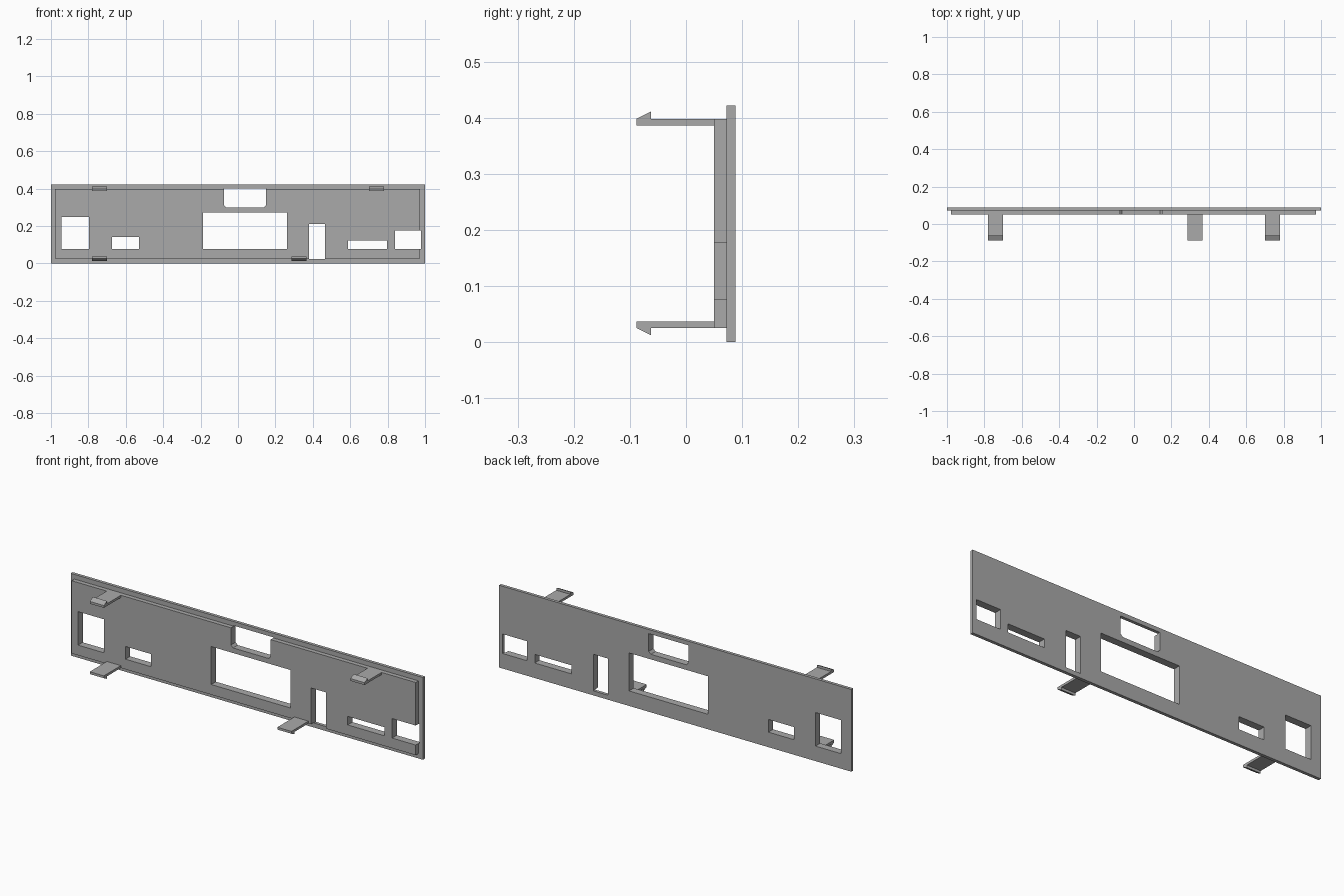
import bpy
import bmesh

if "Cube" in bpy.data.objects:
    bpy.data.objects.remove(bpy.data.objects["Cube"])

grey = bpy.data.materials.new("plain grey")
grey.use_nodes = True
grey.diffuse_color = (0.4, 0.4, 0.4, 1)
grey.node_tree.nodes["Principled BSDF"].inputs["Base Color"].default_value = (0.4, 0.4, 0.4, 1)

HEIGHT = 0.422


def add_prism(bm, ring, shift):
    """Extrude a closed ring of points by a vector."""
    face = bm.faces.new([bm.verts.new(p) for p in ring])
    top = bmesh.ops.extrude_face_region(bm, geom=[face])["geom"]
    verts = [v for v in top if isinstance(v, bmesh.types.BMVert)]
    bmesh.ops.translate(bm, verts=verts, vec=shift)


def make_object(name, prisms):
    bm = bmesh.new()
    for ring, shift in prisms:
        add_prism(bm, ring, shift)
    bmesh.ops.recalc_face_normals(bm, faces=bm.faces)
    mesh = bpy.data.meshes.new(name)
    bm.to_mesh(mesh)
    bm.free()
    mesh.materials.append(grey)
    obj = bpy.data.objects.new(name, mesh)
    bpy.context.collection.objects.link(obj)
    return obj


def panel(x0, x1, z0, z1, y0, y1, chamfer=0):
    """Rectangle in the front plane, optionally with cut lower corners."""
    ring = [(x0, z1), (x0, z0 + chamfer)]
    if chamfer:
        ring += [(x0 + chamfer, z0), (x1 - chamfer, z0)]
    else:
        ring += [(x0, z0)]
    ring += [(x1, z0 + chamfer), (x1, z1)]
    return [(x, y0, z) for x, z in ring], (0, y1 - y0, 0)


# Face plate and the raised step on its inner side
face_plate = make_object("face_plate", [panel(-1, 1, 0, HEIGHT, 0.072, 0.088)])
inner_step = make_object("inner_step", [panel(-0.979, 0.974, 0.025, 0.398, 0.05, 0.072)])

# Openings: x range, z range, corner chamfer
openings = [
    (-0.943, -0.797, 0.077, 0.249, 0),
    (-0.674, -0.529, 0.077, 0.142, 0),
    (-0.187, 0.262, 0.077, 0.272, 0),
    (-0.075, 0.15, 0.298, 0.401, 0.012),
    (0.38, 0.465, 0.023, 0.211, 0),
    (0.588, 0.797, 0.077, 0.121, 0),
    (0.84, 0.979, 0.077, 0.177, 0),
]
cutter = make_object("opening_cutter",
                     [panel(x0, x1, z0, z1, 0, 0.15, c) for x0, x1, z0, z1, c in openings])
cutter.hide_render = True
for part in (face_plate, inner_step):
    mod = part.modifiers.new("openings", "BOOLEAN")
    mod.operation = "DIFFERENCE"
    mod.solver = "EXACT"
    mod.object = cutter
    bpy.context.view_layer.objects.active = part
    bpy.ops.object.modifier_apply(modifier=mod.name)
bpy.data.objects.remove(cutter)

# Snap clips with a barbed tip; lower ones are flipped
clip_profile = [(0.05, 0.386), (-0.088, 0.386), (-0.088, 0.398),
                (-0.062, 0.411), (-0.062, 0.398), (0.05, 0.398)]
clips = [("upper_right_clip", -0.78, False), ("upper_left_clip", 0.70, False),
         ("lower_right_clip", -0.78, True), ("lower_left_clip", 0.285, True)]
for name, x, flipped in clips:
    ring = [(x, y, HEIGHT + 0.001 - z if flipped else z) for y, z in clip_profile]
    make_object(name, [(ring, (0.08, 0, 0))])
